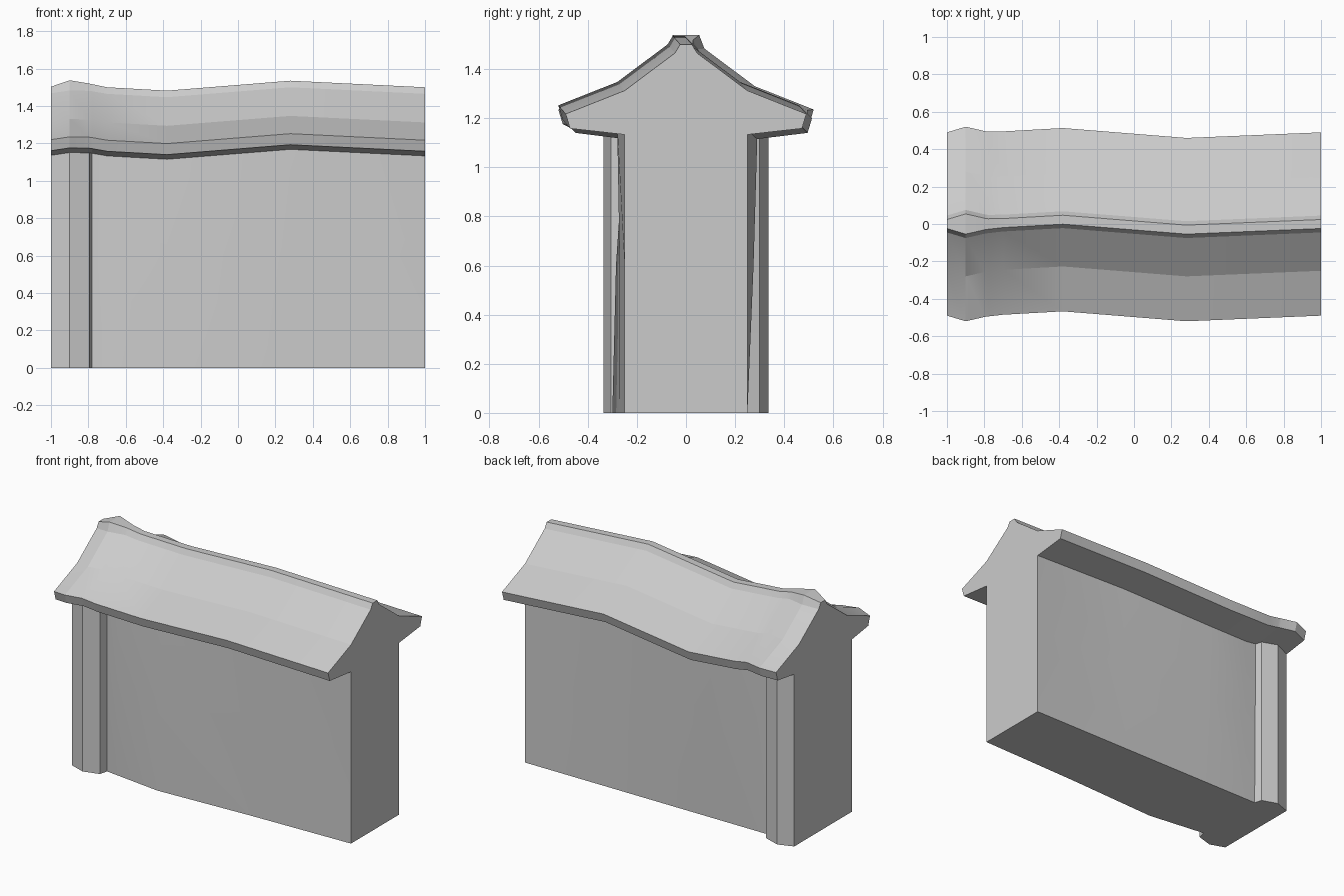
import bpy, bmesh, math

if "Cube" in bpy.data.objects:
    bpy.data.objects.remove(bpy.data.objects["Cube"])

# Stations along the wall:
# x, roof sideways shift, roof lift, flare, front wall (bottom, mid, top), back wall (bottom, mid, top)
STATIONS = [
    (-1.00,  0.00,  0.003, 0.000, (0.30, 0.30, 0.30), (0.30, 0.30, 0.30)),
    (-0.90,  0.00,  0.018, 0.030, (0.335, 0.335, 0.335), (0.335, 0.335, 0.335)),
    (-0.795, 0.00,  0.016, 0.006, (0.305, 0.305, 0.305), (0.30, 0.30, 0.30)),
    (-0.78,  0.00,  0.014, 0.004, (0.25, 0.25, 0.25), (0.25, 0.255, 0.26)),
    (-0.70,  0.005, 0.000, 0.000, (0.26, 0.26, 0.25), (0.25, 0.26, 0.265)),
    (-0.38,  0.023, -0.018, 0.000, (0.30, 0.285, 0.25), (0.25, 0.275, 0.29)),
    (0.28,  -0.03,  0.035, 0.000, (0.27, 0.27, 0.28), (0.25, 0.24, 0.23)),
    (1.00,   0.00,  0.000, 0.000, (0.25, 0.25, 0.25), (0.25, 0.25, 0.25)),
]
# Half profile of the roof: distance from the middle, height
ROOF = [(0.472, 1.158), (0.49, 1.217), (0.25, 1.312), (0.045, 1.465), (0.024, 1.50)]


def half_section(side, station):
    """Points of one side of a cross-section, bottom to ridge."""
    x, shift, lift, flare, front, back = station
    wall = front if side < 0 else back
    heights = (0.0, 0.6, 1.133 + lift)
    pts = [(x, side * w, z) for w, z in zip(wall, heights)]
    for i, (y, z) in enumerate(ROOF):
        top = flare * 0.65 if i == 4 else 0.0
        pts.append((x, side * (y + flare) + shift, z + lift + top))
    return pts


# Wall with end post and tiled roof, lofted through the stations
bm = bmesh.new()
rings = []
for st in STATIONS:
    loop = half_section(1, st) + half_section(-1, st)[::-1]
    rings.append([bm.verts.new(p) for p in loop])
for a, b in zip(rings, rings[1:]):
    n = len(a)
    for i in range(n):
        j = (i + 1) % n
        bm.faces.new((a[i], a[j], b[j], b[i]))
bm.faces.new(rings[0])
bm.faces.new(rings[-1])
bmesh.ops.recalc_face_normals(bm, faces=bm.faces)
mesh = bpy.data.meshes.new("roofed_wall")
bm.to_mesh(mesh)
bm.free()
obj = bpy.data.objects.new("roofed_wall", mesh)
bpy.context.collection.objects.link(obj)

# Soft bends, crisp edges
bpy.context.view_layer.objects.active = obj
obj.select_set(True)
bpy.ops.object.shade_smooth_by_angle(angle=math.radians(15))
